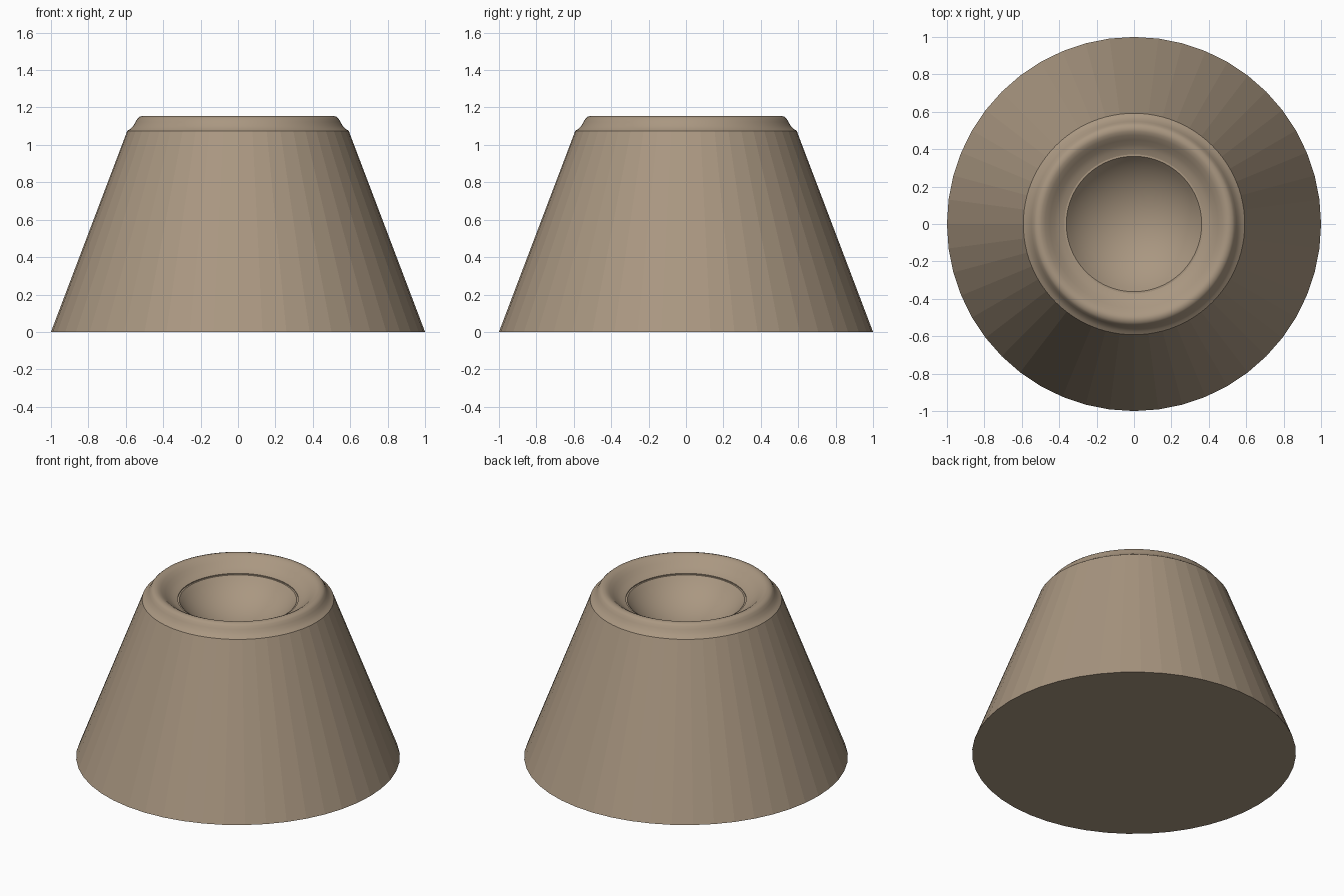
import bpy, bmesh, math

if "Cube" in bpy.data.objects:
    bpy.data.objects.remove(bpy.data.objects["Cube"])

mat = bpy.data.materials.new("rock")
mat.diffuse_color = (0.40, 0.31, 0.22, 1)
mat.use_nodes = True
mat.node_tree.nodes["Principled BSDF"].inputs["Base Color"].default_value = mat.diffuse_color


def lathe(name, profile, sides, smooth):
    """Revolve an (r, z) profile around z; radius 0 becomes a single pole point."""
    bm = bmesh.new()
    rings = []
    for r, z in profile:
        n = 1 if r == 0 else sides
        rings.append([bm.verts.new((r * math.cos(2 * math.pi * i / sides),
                                    r * math.sin(2 * math.pi * i / sides), z))
                      for i in range(n)])
    for a, b in zip(rings, rings[1:]):
        for i in range(sides):
            j = (i + 1) % sides
            quad = [a[i % len(a)], a[j % len(a)], b[j % len(b)], b[i % len(b)]]
            bm.faces.new(list(dict.fromkeys(quad)))
    # flat cap under the first ring
    if len(rings[0]) > 1 and profile[0][1] == 0:
        bm.faces.new(rings[0][::-1])
    me = bpy.data.meshes.new(name)
    bm.to_mesh(me)
    bm.free()
    me.materials.append(mat)
    ob = bpy.data.objects.new(name, me)
    bpy.context.collection.objects.link(ob)
    if smooth:
        bpy.ops.object.select_all(action='DESELECT')
        ob.select_set(True)
        bpy.context.view_layer.objects.active = ob
        bpy.ops.object.shade_smooth_by_angle(angle=math.radians(40))
    return ob


# Faceted mountain slope with a flat base
lathe("mountain_slope", [(1.0, 0), (0.592, 1.075)], 48, False)

# Rounded rim flaring out to the slope and rolling down into the crater
rim = [(0.592, 1.075), (0.575, 1.086), (0.56, 1.102), (0.548, 1.122),
       (0.538, 1.14), (0.527, 1.15), (0.51, 1.155), (0.495, 1.153),
       (0.475, 1.143), (0.45, 1.122), (0.425, 1.102), (0.40, 1.086),
       (0.372, 1.076)]
lathe("crater_rim", rim, 96, True)

# Bowl of the crater, with a small step at its lip
R, DEPTH, LIP = 0.362, 0.18, 1.07
S = (R * R + DEPTH * DEPTH) / (2 * DEPTH)
top = math.asin(R / S)
bowl = [(0.372, 1.076), (0.372, LIP)]
for k in range(12, -1, -1):
    a = top * k / 12
    bowl.append((S * math.sin(a) if k else 0, LIP - DEPTH + S * (1 - math.cos(a))))
lathe("crater_bowl", bowl, 96, True)
